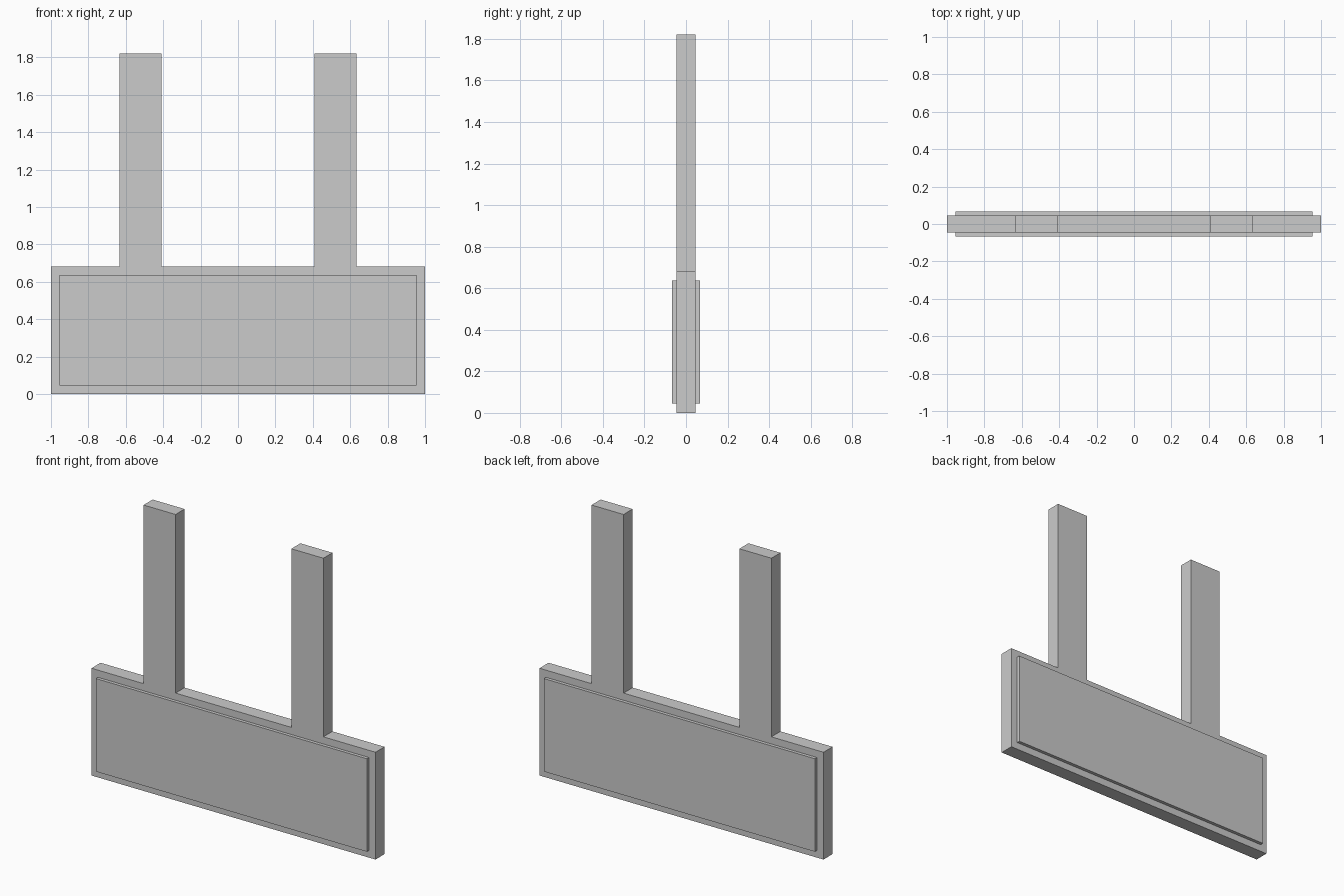
import bpy, bmesh
from mathutils import Vector

if "Cube" in bpy.data.objects:
    bpy.data.objects.remove(bpy.data.objects["Cube"])


def extrude_profile(name, points, y0, y1):
    """Solid made by extruding an XZ outline from y0 to y1."""
    bm = bmesh.new()
    face = bm.faces.new([bm.verts.new((x, y0, z)) for x, z in points])
    result = bmesh.ops.extrude_face_region(bm, geom=[face], use_keep_orig=True)
    moved = [v for v in result["geom"] if isinstance(v, bmesh.types.BMVert)]
    bmesh.ops.translate(bm, vec=Vector((0, y1 - y0, 0)), verts=moved)
    bmesh.ops.recalc_face_normals(bm, faces=bm.faces)
    mesh = bpy.data.meshes.new(name)
    bm.to_mesh(mesh)
    bm.free()
    obj = bpy.data.objects.new(name, mesh)
    bpy.context.collection.objects.link(obj)
    return obj


HALF_DEPTH = 0.0455   # board and posts
PANEL_DEPTH = 0.0665  # outer face of the raised panels
BOARD_TOP, POST_TOP = 0.683, 1.82
POST_IN, POST_OUT = 0.408, 0.633
MARGIN = 0.0455

# Board and both hanging posts as one outline, mirrored across x = 0
right = [(1, 0), (1, BOARD_TOP), (POST_OUT, BOARD_TOP), (POST_OUT, POST_TOP),
         (POST_IN, POST_TOP), (POST_IN, BOARD_TOP)]
left = [(-x, z) for x, z in reversed(right)]
extrude_profile("sign_board_with_posts", right + left, -HALF_DEPTH, HALF_DEPTH)

# Raised panel on the front and back of the board
x, z0, z1 = 1 - MARGIN, MARGIN, BOARD_TOP - MARGIN
panel = [(-x, z0), (x, z0), (x, z1), (-x, z1)]
for name, side in (("front_panel", -1), ("back_panel", 1)):
    extrude_profile(name, panel, side * HALF_DEPTH, side * PANEL_DEPTH)
